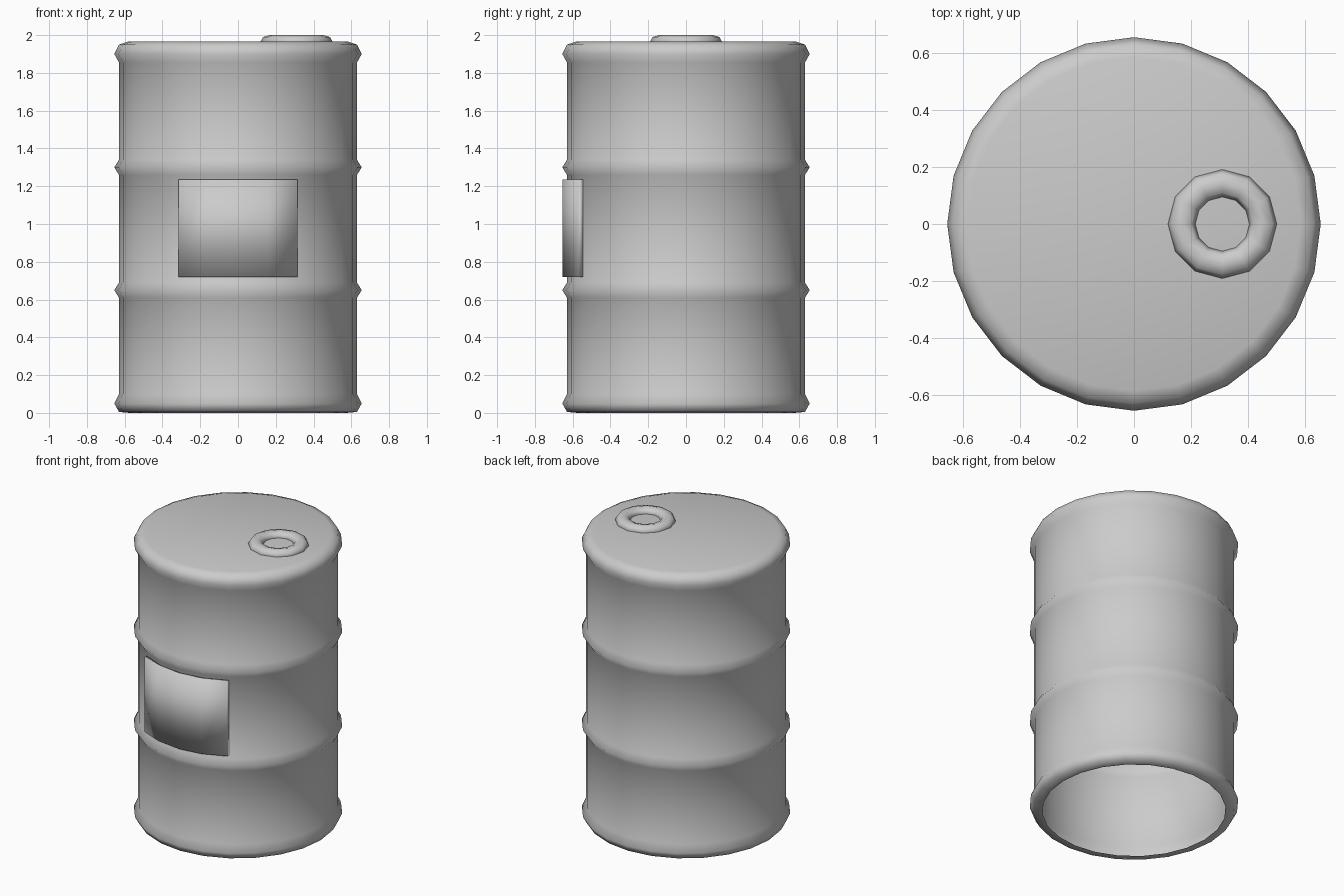
import bpy, bmesh
from math import sin, cos, pi, radians

cube = bpy.data.objects.get("Cube")
if cube:
    bpy.data.objects.remove(cube, do_unlink=True)

steel = bpy.data.materials.new("grey_steel")
steel.use_nodes = True
GREY = (0.6, 0.6, 0.6, 1)
steel.diffuse_color = GREY
steel.node_tree.nodes["Principled BSDF"].inputs["Base Color"].default_value = GREY


def finish(name, bm):
    bmesh.ops.recalc_face_normals(bm, faces=bm.faces)
    mesh = bpy.data.meshes.new(name)
    bm.to_mesh(mesh)
    bm.free()
    mesh.materials.append(steel)
    for poly in mesh.polygons:
        poly.use_smooth = True
    obj = bpy.data.objects.new(name, mesh)
    bpy.context.collection.objects.link(obj)
    return obj


def lathe_rings(bm, profile, sides, cx=0.0):
    """Turn (radius, height) points into rings joined by quads."""
    rings = [[bm.verts.new((cx + r * cos(2 * pi * i / sides),
                            r * sin(2 * pi * i / sides), z))
              for i in range(sides)] for r, z in profile]
    for low, high in zip(rings, rings[1:]):
        for i in range(sides):
            j = (i + 1) % sides
            bm.faces.new((low[i], low[j], high[j], high[i]))
    return rings


# Drum shell: open bottom, rolled rims, two raised hoops, closed lid
WALL, HOOP = 0.63, 0.655
profile = [(0.575, 0), (WALL, 0.005), (HOOP, 0.05), (WALL, 0.1)]
for z in (0.65, 1.3):
    profile += [(WALL, z - 0.04), (HOOP, z), (WALL, z + 0.04)]
profile += [(WALL, 1.855), (HOOP, 1.9), (WALL, 1.95), (0.585, 1.965)]
bm = bmesh.new()
rings = lathe_rings(bm, profile, 24)
bm.faces.new(rings[-1])
finish("drum_shell", bm)

# Raised label panel: a curved patch of wall pushed forward
bm = bmesh.new()
columns = []
for step in range(-2, 3):
    a = radians(15 * step)
    columns.append([bm.verts.new((WALL * sin(a), -WALL * cos(a), z))
                    for z in (0.72, 1.235)])
for (a, b), (c, d) in zip(columns, columns[1:]):
    bm.faces.new((a, c, d, b))
result = bmesh.ops.extrude_face_region(bm, geom=bm.faces[:], use_keep_orig=True)
front = [g for g in result["geom"] if isinstance(g, bmesh.types.BMVert)]
bmesh.ops.translate(bm, verts=front, vec=(0, -0.025, 0))
finish("label_panel", bm)

# Filler ring on the lid: flattened torus, half sunk
bm = bmesh.new()
section = [(0.143 + 0.048 * cos(pi * k / 4), 1.965 + 0.035 * sin(pi * k / 4))
           for k in range(9)]
lathe_rings(bm, section, 12, cx=0.31)
bmesh.ops.remove_doubles(bm, verts=bm.verts, dist=0.0001)
finish("filler_ring", bm)
